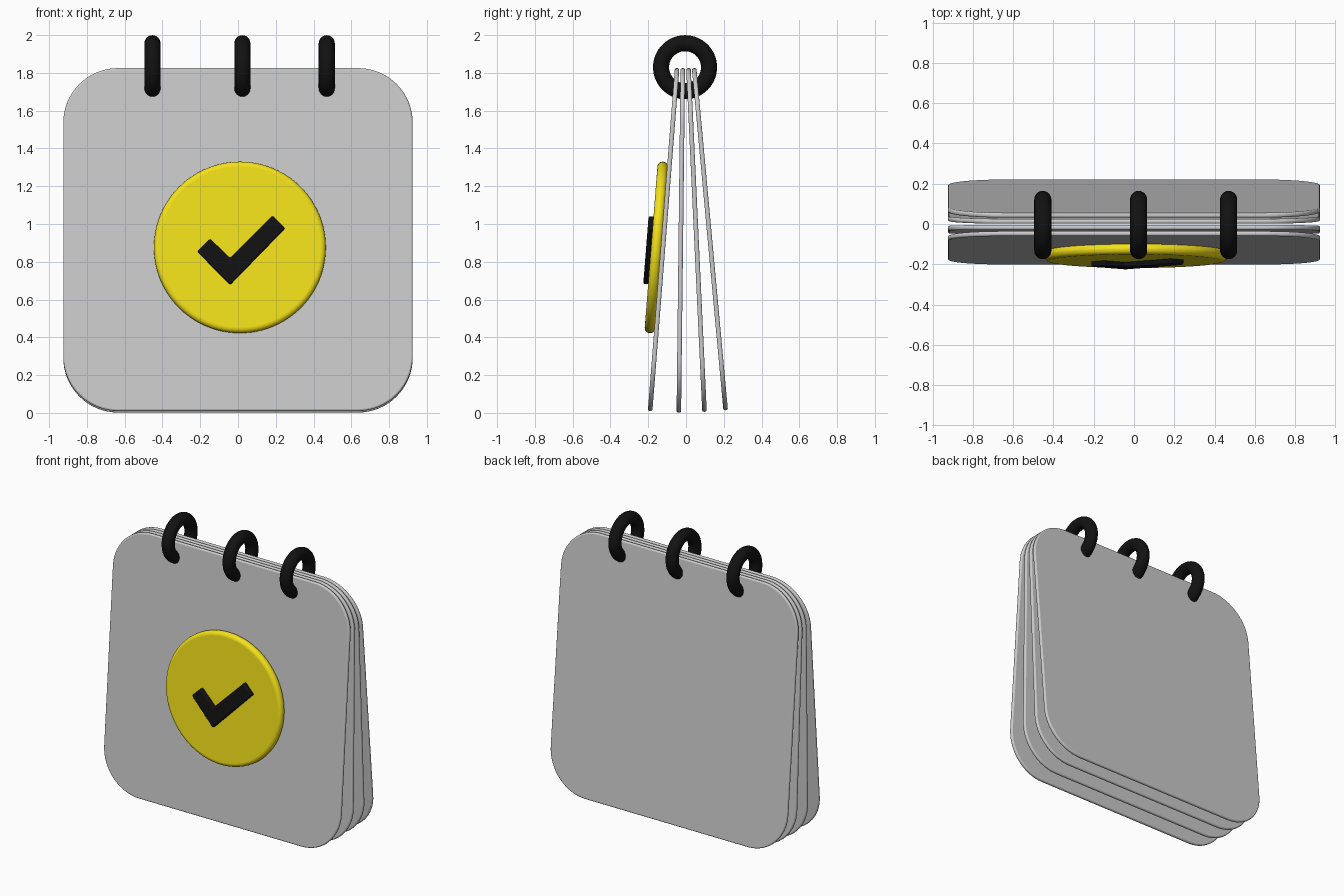
import bpy, bmesh, math
from mathutils import Matrix

if "Cube" in bpy.data.objects:
    bpy.data.objects.remove(bpy.data.objects["Cube"])


def material(name, color):
    m = bpy.data.materials.new(name)
    m.diffuse_color = color
    m.use_nodes = True
    m.node_tree.nodes["Principled BSDF"].inputs["Base Color"].default_value = m.diffuse_color
    return m


BLACK = material("black", (0.006, 0.006, 0.006, 1))
YELLOW = material("yellow", (0.9, 0.75, 0.01, 1))


def plate(name, outline, y_front, y_back, matrix, bevel, segments=3, mat=None):
    """Extrude an x-z outline along y, place it and round its edges."""
    bm = bmesh.new()
    face = bm.faces.new([bm.verts.new((x, y_front, z)) for x, z in outline])
    ext = bmesh.ops.extrude_face_region(bm, geom=[face])
    moved = [v for v in ext["geom"] if isinstance(v, bmesh.types.BMVert)]
    bmesh.ops.translate(bm, verts=moved, vec=(0, y_back - y_front, 0))
    bmesh.ops.recalc_face_normals(bm, faces=bm.faces)
    me = bpy.data.meshes.new(name)
    bm.to_mesh(me)
    bm.free()
    ob = bpy.data.objects.new(name, me)
    bpy.context.collection.objects.link(ob)
    ob.matrix_world = matrix
    mod = ob.modifiers.new("rounded_edges", 'BEVEL')
    mod.width = bevel
    mod.segments = segments
    mod.limit_method = 'ANGLE'
    mod.angle_limit = math.radians(40)
    finish(ob, mat)
    return ob


def finish(ob, mat):
    if mat:
        ob.data.materials.append(mat)
    bpy.ops.object.select_all(action='DESELECT')
    ob.select_set(True)
    bpy.context.view_layer.objects.active = ob
    bpy.ops.object.shade_smooth_by_angle(angle=math.radians(35))


def rounded_rect(half_w, height, r, n=16):
    pts = []
    corners = [(half_w - r, height - r), (r - half_w, height - r),
               (r - half_w, r), (half_w - r, r)]
    for k, (cx, cz) in enumerate(corners):
        for i in range(n + 1):
            a = math.pi / 2 * (k + i / n)
            pts.append((cx + r * math.cos(a), cz + r * math.sin(a)))
    return pts


# Fanned pages: bottom y, top y, bottom z
T = 0.012
pages = [(-0.19, -0.047, 0.010), (-0.038, -0.017, 0.002),
         (0.098, 0.013, 0.006), (0.21, 0.043, 0.014)]
frames = []
for i, (y0, y1, z0) in enumerate(pages):
    dy, dz = y1 - y0, 1.825 - z0
    frame = Matrix.Translation((0, y0, z0)) @ Matrix.Rotation(-math.atan2(dy, dz), 4, 'X')
    frames.append(frame)
    plate(f"page_{i + 1}", rounded_rect(0.925, math.hypot(dy, dz), 0.29), -T, T, frame, 0.009)

# Round badge on the front page
circle = [(0.01 + 0.455 * math.cos(2 * math.pi * i / 96),
           0.866 + 0.455 * math.sin(2 * math.pi * i / 96)) for i in range(96)]
plate("badge", circle, -0.063, -0.008, frames[0], 0.026, 5, YELLOW)

# Check mark on the badge
tick = [(-0.216, 0.842), (-0.148, 0.908), (-0.042, 0.806),
        (0.182, 1.031), (0.249, 0.964), (-0.042, 0.664)]
plate("check_mark", tick, -0.089, -0.055, frames[0], 0.009, 3, BLACK)

# Binding rings
for i, x in enumerate((-0.453, 0.023, 0.47)):
    bpy.ops.mesh.primitive_torus_add(
        major_segments=64, minor_segments=24, major_radius=0.127, minor_radius=0.0425,
        location=(x, -0.005, 1.83), rotation=(0, math.pi / 2, 0))
    ring = bpy.context.object
    ring.name = f"binding_ring_{i + 1}"
    finish(ring, BLACK)
